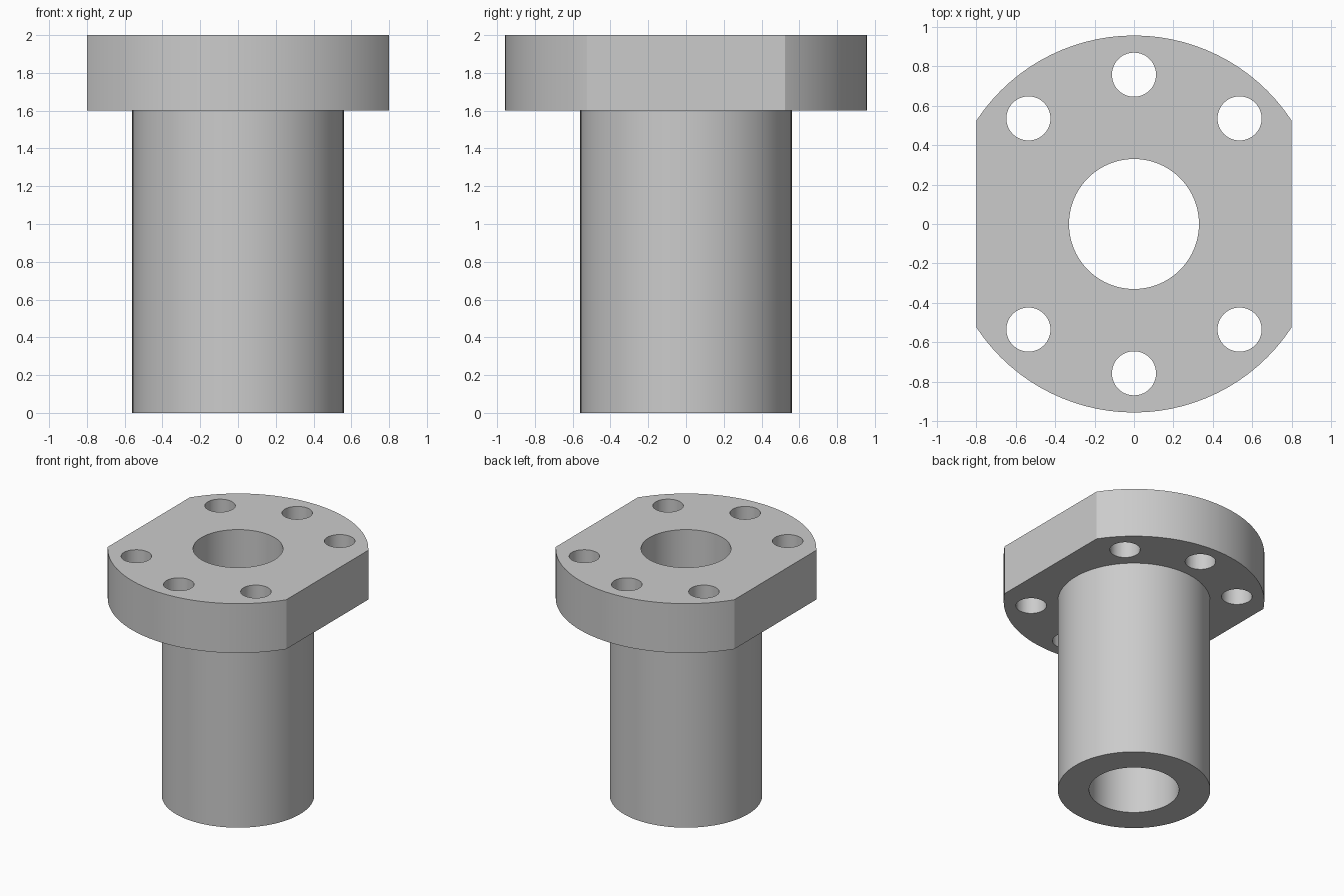
import bpy
import bmesh
from math import cos, sin, radians
from mathutils import Matrix, Vector

BODY_R, BORE_R, FLANGE_R = 0.56, 0.33, 0.957
FLAT_X, FLANGE_Z, TOP_Z = 0.8, 1.6, 2.0
HOLE_R, HOLE_CIRCLE = 0.112, 0.758

cube = bpy.data.objects.get("Cube")
if cube:
    bpy.data.objects.remove(cube, do_unlink=True)

steel = bpy.data.materials.new("grey_steel")
steel.use_nodes = True
colour = (0.6, 0.6, 0.6, 1)
steel.diffuse_color = colour
steel.node_tree.nodes["Principled BSDF"].inputs["Base Color"].default_value = colour


def make_object(name, bm):
    bmesh.ops.recalc_face_normals(bm, faces=bm.faces)
    mesh = bpy.data.meshes.new(name)
    bm.to_mesh(mesh)
    bm.free()
    mesh.materials.append(steel)
    obj = bpy.data.objects.new(name, mesh)
    bpy.context.collection.objects.link(obj)
    return obj


def apply_boolean(target, cutter, operation):
    cutter.hide_render = True
    mod = target.modifiers.new(cutter.name, "BOOLEAN")
    mod.operation = operation
    mod.solver = "EXACT"
    mod.object = cutter
    bpy.ops.object.modifier_apply(modifier=mod.name)
    bpy.data.objects.remove(cutter, do_unlink=True)


# Turned bushing: sleeve, bore and round flange from one revolved section
bm = bmesh.new()
section = [(BORE_R, 0), (BODY_R, 0), (BODY_R, FLANGE_Z),
           (FLANGE_R, FLANGE_Z), (FLANGE_R, TOP_Z), (BORE_R, TOP_Z)]
verts = [bm.verts.new((r, 0, z)) for r, z in section]
edges = [bm.edges.new((v, verts[i - 1])) for i, v in enumerate(verts)]
bmesh.ops.spin(bm, geom=verts + edges, cent=(0, 0, 0), axis=(0, 0, 1),
               angle=radians(360), steps=96, use_merge=True)
bmesh.ops.remove_doubles(bm, verts=bm.verts, dist=0.0001)
bushing = make_object("flanged_bushing", bm)
bpy.context.view_layer.objects.active = bushing
bushing.select_set(True)

# Two flats on the flange sides
bm = bmesh.new()
bmesh.ops.create_cube(bm, size=1, matrix=Matrix.Translation((0, 0, 1))
                      @ Matrix.Diagonal((2 * FLAT_X, 3, 3, 1)))
apply_boolean(bushing, make_object("flange_flats", bm), "INTERSECT")

# Six bolt holes, three at the front and three at the back
bm = bmesh.new()
for side in (90, 270):
    for step in (-45, 0, 45):
        a = radians(side + step)
        centre = Vector((cos(a) * HOLE_CIRCLE, sin(a) * HOLE_CIRCLE, 1.8))
        bmesh.ops.create_cone(bm, cap_ends=True, segments=48, radius1=HOLE_R,
                              radius2=HOLE_R, depth=1,
                              matrix=Matrix.Translation(centre))
apply_boolean(bushing, make_object("bolt_holes", bm), "DIFFERENCE")

bpy.ops.object.shade_smooth_by_angle(angle=radians(25))
